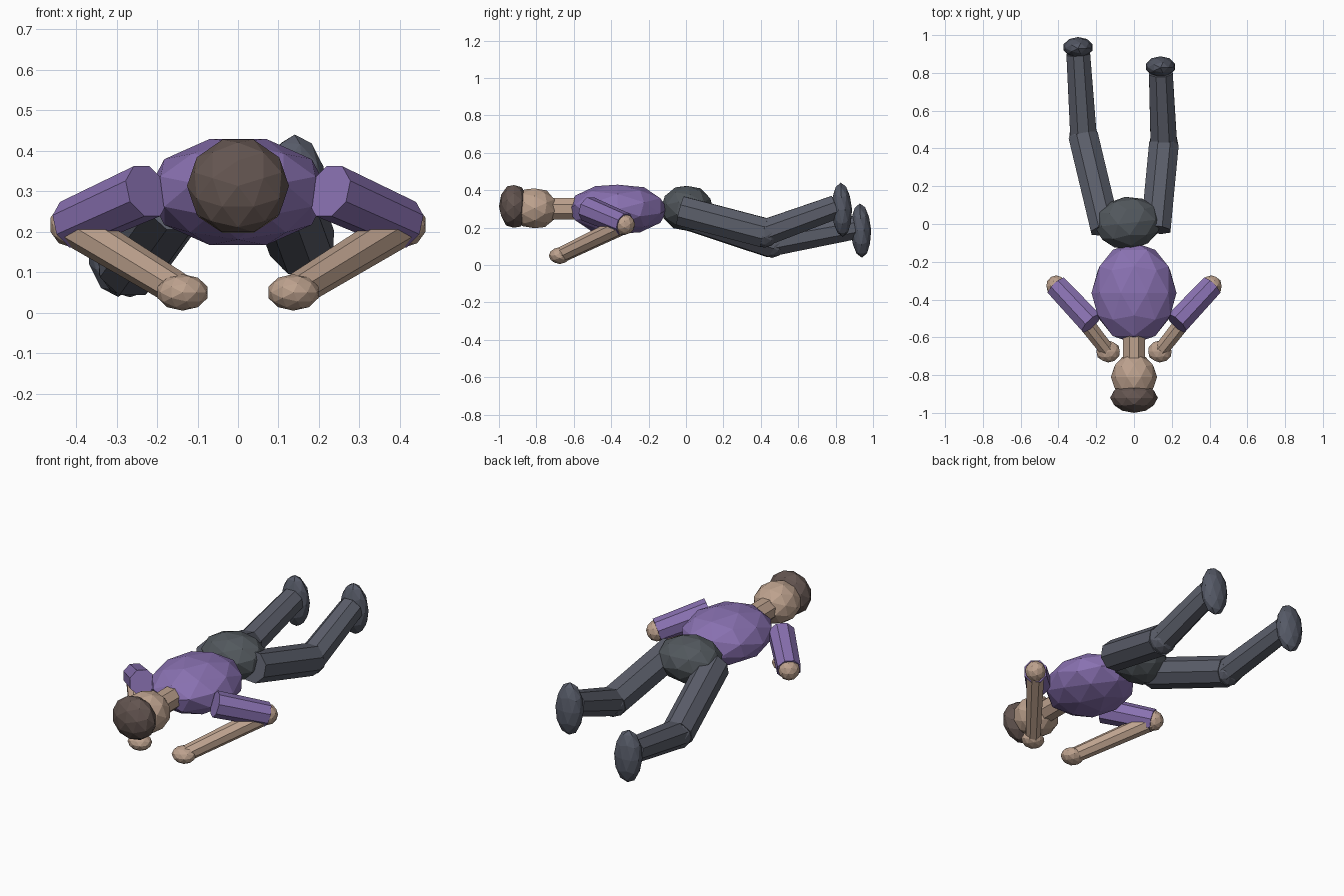
import bpy
import math
from mathutils import Vector, Matrix

cube = bpy.data.objects.get("Cube")
if cube:
    bpy.data.objects.remove(cube, do_unlink=True)


def material(name, rgb):
    mat = bpy.data.materials.new(name)
    mat.use_nodes = True
    mat.diffuse_color = (*rgb, 1)
    mat.node_tree.nodes["Principled BSDF"].inputs["Base Color"].default_value = (*rgb, 1)
    return mat


skin = material("skin", (0.51, 0.36, 0.27))
purple = material("purple shirt", (0.25, 0.165, 0.44))
brown = material("brown hair", (0.125, 0.09, 0.08))
slate = material("slate trousers", (0.105, 0.113, 0.145))
grey = material("grey hips", (0.085, 0.098, 0.11))
shoe = material("dark shoes", (0.092, 0.102, 0.135))


def finish(name, mat):
    ob = bpy.context.object
    ob.name = ob.data.name = name
    ob.data.materials.append(mat)
    return ob


def blob(name, mat, centre, radii, axis=(0, -1, 0), roll=0):
    """Faceted ellipsoid; radii are side, depth and length along the axis."""
    bpy.ops.mesh.primitive_ico_sphere_add(subdivisions=2, radius=1)
    ob = finish(name, mat)
    turn = Vector(axis).to_track_quat('Z', 'Y').to_matrix().to_4x4()
    spin = Matrix.Rotation(roll, 4, 'Z')
    ob.matrix_world = (Matrix.Translation(centre) @ turn
                       @ Matrix.Diagonal((*radii, 1)) @ spin)
    return ob


def limb(name, mat, start, end, r1, r2):
    """Eight-sided tapered tube between two points."""
    start, end = Vector(start), Vector(end)
    span = end - start
    bpy.ops.mesh.primitive_cone_add(vertices=8, radius1=r1, radius2=r2, depth=span.length)
    ob = finish(name, mat)
    turn = span.to_track_quat('Z', 'Y').to_matrix().to_4x4()
    ob.matrix_world = (Matrix.Translation((start + end) / 2) @ turn
                       @ Matrix.Rotation(math.pi / 8, 4, 'Z'))
    return ob


# Head, neck and trunk, lying face down
quarter = math.pi / 2
blob("head", skin, (0, -0.81, 0.303), (0.122, 0.112, 0.125), roll=quarter)
blob("hair", brown, (0, -0.92, 0.313), (0.126, 0.12, 0.08), roll=quarter)
limb("neck", skin, (0, -0.74, 0.3), (0, -0.58, 0.3), 0.063, 0.063)
blob("torso", purple, (0, -0.365, 0.298), (0.225, 0.138, 0.268), roll=quarter)
blob("hips", grey, (-0.03, 0.005, 0.303), (0.178, 0.125, 0.14),
     axis=(0.12, -1, 0), roll=quarter)

# Arms, folded forward and mirrored
for side, s in (("left", 1), ("right", -1)):
    shoulder = (s * 0.225, -0.525, 0.3)
    elbow = (s * 0.41, -0.328, 0.217)
    hand = (s * 0.137, -0.675, 0.05)
    limb(side + "_upper_arm", purple, shoulder, elbow, 0.07, 0.064)
    blob(side + "_elbow", skin, elbow, (0.056, 0.056, 0.056))
    limb(side + "_forearm", skin, elbow, hand, 0.05, 0.042)
    blob(side + "_hand", skin, hand, (0.065, 0.045, 0.058), axis=(0, -1, 0))

# Legs, each with its own pose
poses = (
    ("left", (0.115, -0.03, 0.29), (0.158, 0.42, 0.172), (0.142, 0.80, 0.31),
     (0.14, 0.833, 0.295)),
    ("right", (-0.15, -0.03, 0.28), (-0.267, 0.46, 0.118), (-0.295, 0.90, 0.2),
     (-0.296, 0.935, 0.184)),
)
for side, hip, knee, ankle, foot in poses:
    limb(side + "_thigh", slate, hip, knee, 0.085, 0.085)
    blob(side + "_knee", slate, knee, (0.08, 0.08, 0.08))
    limb(side + "_shin", slate, knee, ankle, 0.076, 0.068)
    blob(side + "_foot", shoe, foot, (0.08, 0.055, 0.145), axis=(0, 0.04, -1))
